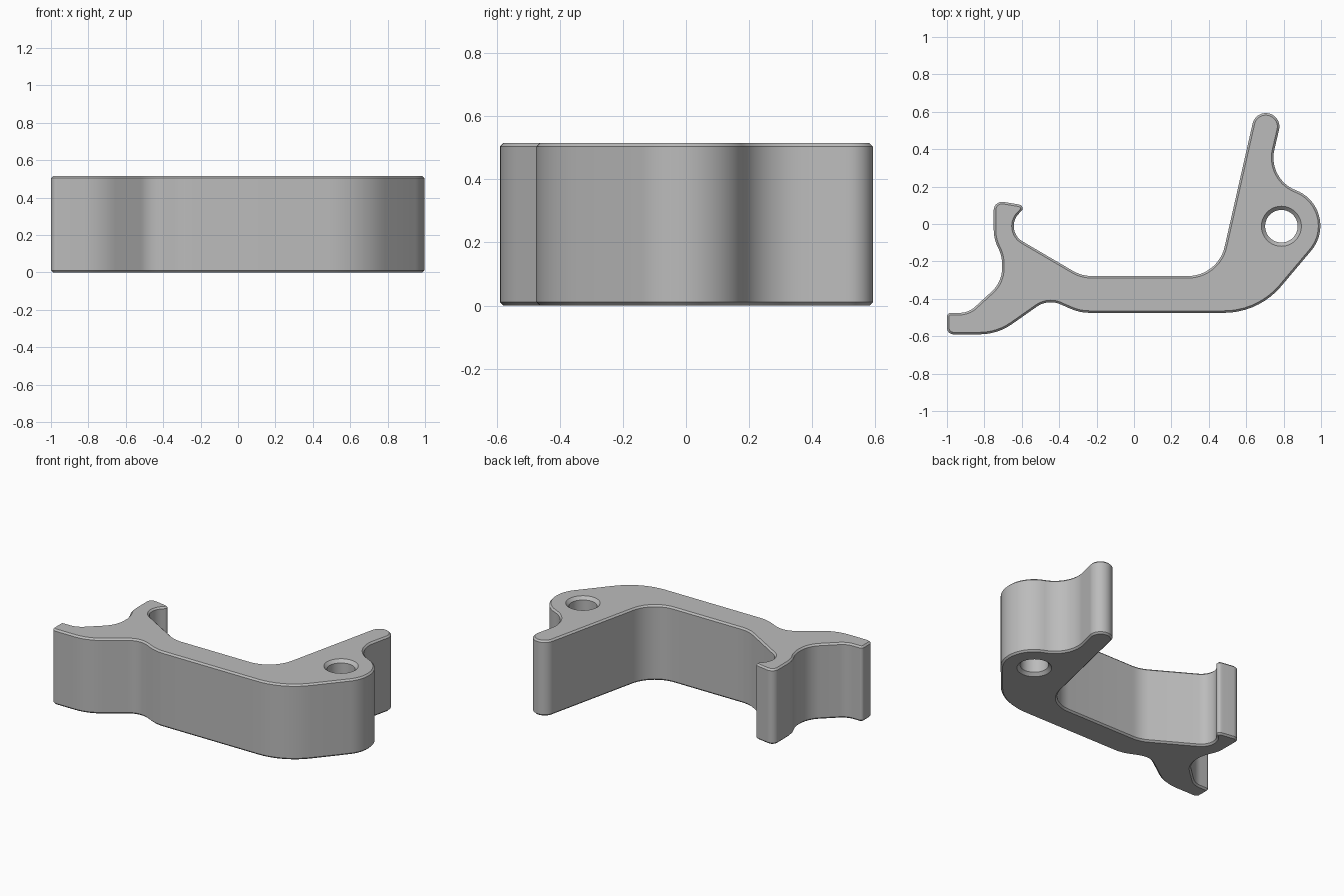
import bpy, bmesh, math
from mathutils import Vector

cube = bpy.data.objects.get("Cube")
if cube:
    bpy.data.objects.remove(cube, do_unlink=True)

HEIGHT = 0.515
CHAMFER = 0.011

# Outline corners, counter-clockwise: x, y, fillet radius
CORNERS = [
    # foot and underside
    (-1.0, -0.59, 0.035), (-0.73, -0.59, 0.3), (-0.46, -0.4, 0.13),
    (-0.29, -0.475, 0.25), (0.667, -0.475, 0.4),
    # rounded lobe, neck and upright arm
    (1.132, 0.076, 0.204), (0.714, 0.24, 0.186),
    (0.792, 0.575, 0.072), (0.65, 0.607, 0.072),
    # inner edge of the bar
    (0.449, -0.278, 0.2), (-0.28, -0.278, 0.2),
    # hook
    (-0.702, -0.031, 0.095), (-0.577, 0.094, 0.02), (-0.62, 0.105, 0.05),
    (-0.75, 0.127, 0.045), (-0.75, -0.08, 0.2),
    # back of the foot
    (-0.705, -0.17, 0.2), (-0.705, -0.31, 0.17), (-0.885, -0.475, 0.12),
    (-1.0, -0.475, 0.02),
]


def fillet_outline(corners):
    """Replace each corner by an arc of its radius."""
    points = []
    for i, (x, y, radius) in enumerate(corners):
        corner = Vector((x, y))
        before = (Vector(corners[i - 1][:2]) - corner).normalized()
        after = (Vector(corners[(i + 1) % len(corners)][:2]) - corner).normalized()
        half = before.angle(after) / 2
        turn = math.pi - 2 * half
        centre = corner + (before + after).normalized() * radius / math.sin(half)
        start = corner + before * radius / math.tan(half) - centre
        sign = 1 if before.x * after.y - before.y * after.x < 0 else -1
        steps = max(3, math.ceil(turn / math.radians(6)))
        for k in range(steps + 1):
            a = sign * turn * k / steps
            points.append(centre + Vector((
                start.x * math.cos(a) - start.y * math.sin(a),
                start.x * math.sin(a) + start.y * math.cos(a))))
    return points


def inset(points, distance):
    """Move a closed outline towards its left side."""
    result = []
    for i, p in enumerate(points):
        a = (p - points[i - 1]).normalized()
        b = (points[(i + 1) % len(points)] - p).normalized()
        normal = (Vector((-a.y, a.x)) + Vector((-b.y, b.x))).normalized()
        result.append(p + normal * distance / max(normal.dot(Vector((-a.y, a.x))), 0.5))
    return result


def wall(bm, levels):
    """Bridge a stack of (outline, z) rings; return the end rings."""
    rings = [[bm.verts.new((p.x, p.y, z)) for p in pts] for pts, z in levels]
    for low, high in zip(rings, rings[1:]):
        for i in range(len(low)):
            bm.faces.new((low[i - 1], low[i], high[i], high[i - 1]))
    return rings[0], rings[-1]


def chamfered_levels(middle, end, size):
    return [(end, 0), (middle, size), (middle, HEIGHT - size), (end, HEIGHT)]


def circle(radius, count=64):
    return [Vector((0.788 + radius * math.cos(math.tau * i / count),
                    -0.012 + radius * math.sin(math.tau * i / count)))
            for i in range(count)]


# Bracket body with chamfered rim and countersunk pivot hole
bm = bmesh.new()
outline = fillet_outline(CORNERS)
outer_ends = wall(bm, chamfered_levels(outline, inset(outline, CHAMFER), CHAMFER))
hole_ends = wall(bm, chamfered_levels(circle(0.087), circle(0.107), 0.02))

# Flat caps around the hole
for ring_pair in zip(outer_ends, hole_ends):
    edges = [bm.edges.get((ring[i - 1], ring[i]))
             for ring in ring_pair for i in range(len(ring))]
    bmesh.ops.triangle_fill(bm, edges=edges, use_beauty=True)
bmesh.ops.recalc_face_normals(bm, faces=bm.faces)
bmesh.ops.dissolve_limit(bm, angle_limit=0.001, verts=[], edges=[
    e for e in bm.edges if all(abs(f.normal.z) > 0.99 for f in e.link_faces)])

mesh = bpy.data.meshes.new("lever_bracket")
bm.to_mesh(mesh)
bm.free()
bracket = bpy.data.objects.new("lever_bracket", mesh)
bpy.context.collection.objects.link(bracket)

# Plain grey plastic
grey = bpy.data.materials.new("light_grey")
grey.use_nodes = True
colour = (0.5, 0.5, 0.5, 1)
grey.diffuse_color = colour
grey.node_tree.nodes["Principled BSDF"].inputs["Base Color"].default_value = colour
mesh.materials.append(grey)

bpy.ops.object.select_all(action="DESELECT")
bracket.select_set(True)
bpy.context.view_layer.objects.active = bracket
bpy.ops.object.shade_smooth_by_angle(angle=math.radians(30))
